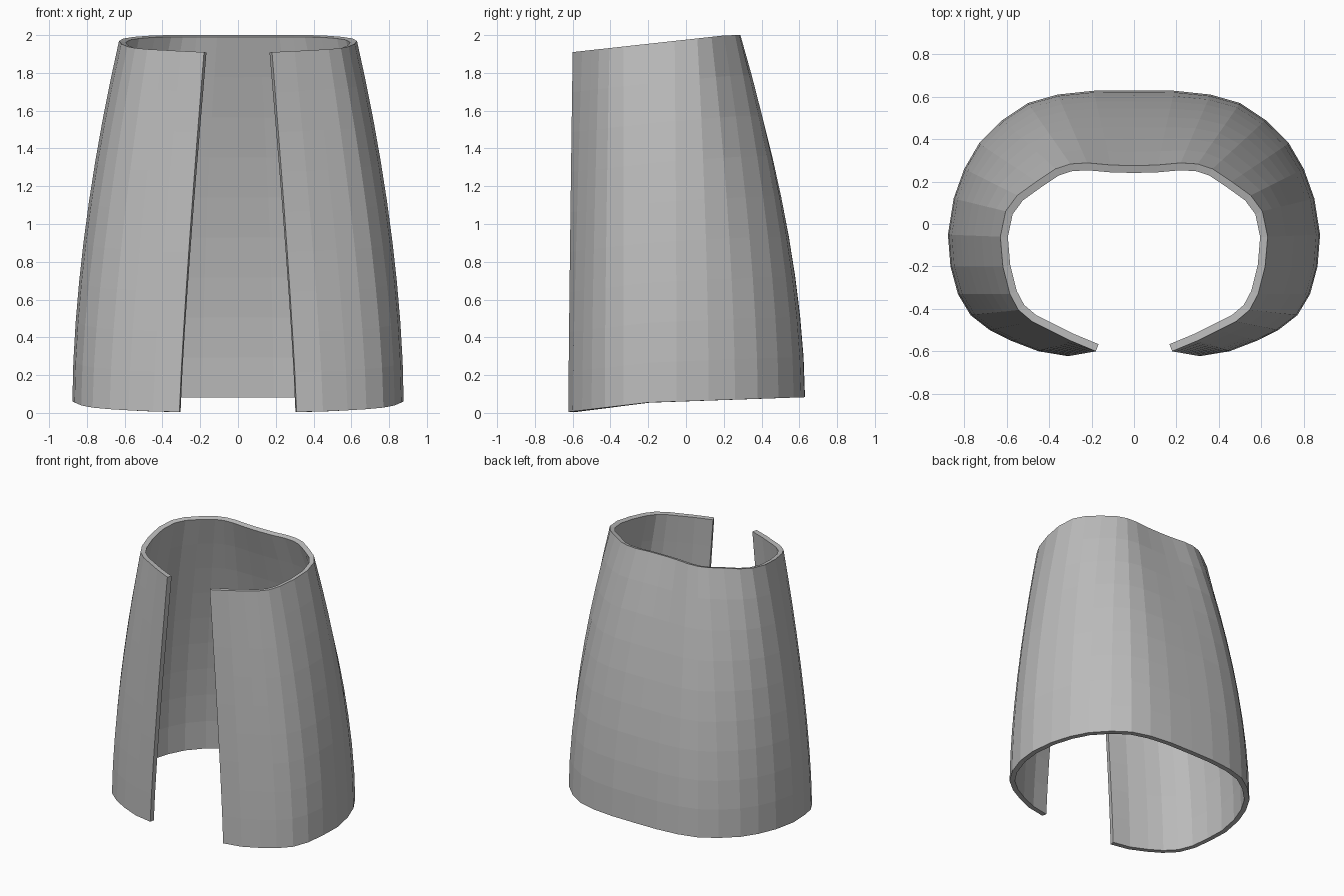
import bpy
import bmesh

cube = bpy.data.objects.get("Cube")
if cube:
    bpy.data.objects.remove(cube, do_unlink=True)

# Half outlines from the centre of the back round to the front opening
WAIST = [(0, .275), (.11, .278), (.22, .288), (.30, .283), (.37, .26), (.46, .20),
         (.55, .135), (.605, .06), (.63, -.06), (.618, -.2), (.585, -.33),
         (.545, -.405), (.48, -.46), (.40, -.50), (.30, -.55), (.18, -.60)]
HEM = [(0, .63), (.19, .628), (.36, .61), (.50, .57), (.62, .49), (.73, .38),
       (.80, .26), (.85, .12), (.877, -.05), (.865, -.2), (.83, -.33),
       (.77, -.43), (.68, -.50), (.58, -.55), (.45, -.60), (.31, -.623)]
ROWS = 9


def lerp(a, b, t):
    return a + (b - a) * t


def hem_height(y):
    return lerp(.005, .055, (y + .623) / .42) if y < -.2 else lerp(.055, .083, (y + .2) / .83)


def waist_height(y):
    return min(2, lerp(1.91, 2, (y + .6) / .82))


def shell_point(column, row):
    """Blend hem into waist; the sides curve in, the front edges run straighter."""
    t = row / ROWS
    (hx, hy), (wx, wy) = HEM[abs(column)], WAIST[abs(column)]
    front = max(0, abs(column) - 9) / (len(HEM) - 10)
    taper = t ** lerp(1.75, 1.2, front)
    side = -1 if column < 0 else 1
    return (side * lerp(hx, wx, taper), lerp(hy, wy, taper),
            lerp(hem_height(hy), waist_height(wy), t))


# Open-fronted skirt shell
bm = bmesh.new()
last = len(HEM) - 1
grid = [[bm.verts.new(shell_point(c, r)) for c in range(-last, last + 1)]
        for r in range(ROWS + 1)]
for low, high in zip(grid, grid[1:]):
    for i in range(2 * last):
        bm.faces.new((low[i + 1], low[i], high[i], high[i + 1]))
mesh = bpy.data.meshes.new("skirt_shell")
bm.to_mesh(mesh)
bm.free()
skirt = bpy.data.objects.new("skirt_shell", mesh)
bpy.context.collection.objects.link(skirt)

# Cloth thickness, grown inward
thickness = skirt.modifiers.new("thickness", "SOLIDIFY")
thickness.thickness = .036
thickness.offset = -1
thickness.use_even_offset = True

# Plain grey cloth
grey = bpy.data.materials.new("grey_cloth")
grey.use_nodes = True
colour = (.5, .5, .5, 1)
grey.diffuse_color = colour
grey.node_tree.nodes["Principled BSDF"].inputs["Base Color"].default_value = colour
mesh.materials.append(grey)
